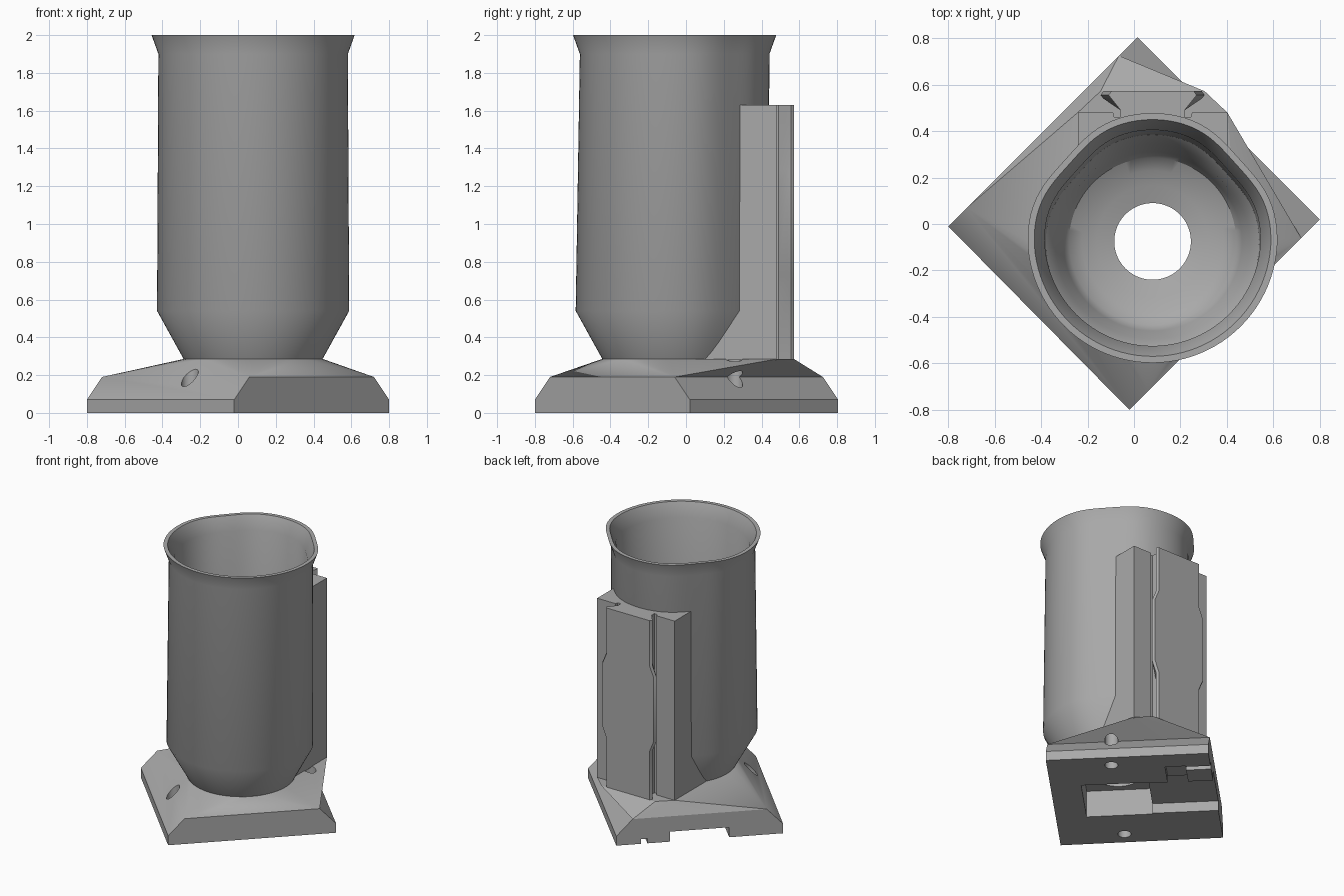
import bpy, bmesh
from math import pi, cos, sin, exp, radians
from mathutils import Vector

cube = bpy.data.objects.get("Cube")
if cube:
    bpy.data.objects.remove(cube)

grey = bpy.data.materials.new("plain grey")
grey.use_nodes = True
GREY = (0.4, 0.4, 0.4, 1)
grey.diffuse_color = GREY
grey.node_tree.nodes["Principled BSDF"].inputs["Base Color"].default_value = GREY

CX, CY = 0.08, -0.075      # canister axis
SIDES = 96


def finish(name, bm):
    bmesh.ops.recalc_face_normals(bm, faces=bm.faces)
    mesh = bpy.data.meshes.new(name)
    bm.to_mesh(mesh)
    bm.free()
    mesh.materials.append(grey)
    ob = bpy.data.objects.new(name, mesh)
    bpy.context.collection.objects.link(ob)
    return ob


def loft(name, rings, closed=False):
    """Skin a stack of rings; cap the ends, or join last to first."""
    bm = bmesh.new()
    loops = [[bm.verts.new(p) for p in ring] for ring in rings]
    pairs = list(zip(loops, loops[1:]))
    if closed:
        pairs.append((loops[-1], loops[0]))
    else:
        bm.faces.new(loops[0])
        bm.faces.new(loops[-1])
    n = len(loops[0])
    for a, b in pairs:
        for i in range(n):
            j = (i + 1) % n
            bm.faces.new((a[i], a[j], b[j], b[i]))
    return finish(name, bm)


def hull(name, points):
    bm = bmesh.new()
    for p in points:
        bm.verts.new(p)
    res = bmesh.ops.convex_hull(bm, input=bm.verts)
    bmesh.ops.delete(bm, geom=list(set(res["geom_interior"])), context="VERTS")
    bmesh.ops.dissolve_limit(bm, angle_limit=0.01, verts=bm.verts, edges=bm.edges)
    return finish(name, bm)


def ring(r, z, flat=0.0, x=CX, y=CY, n=SIDES):
    """Circle with optional flattened back shoulders."""
    pts = []
    for i in range(n):
        t = 2 * pi * i / n
        dip = sum(exp(-((t - radians(c)) / 0.35) ** 2) for c in (42, 138))
        k = r * (1 - flat * dip)
        pts.append((x + k * cos(t), y + k * sin(t), z))
    return pts


def boolean(target, tool, operation):
    mod = target.modifiers.new(operation, "BOOLEAN")
    mod.operation, mod.solver, mod.object = operation, "EXACT", tool
    bpy.context.view_layer.objects.active = target
    bpy.ops.object.modifier_apply(modifier=mod.name)
    bpy.data.objects.remove(tool)


def smooth(ob, angle=30):
    bpy.ops.object.select_all(action="DESELECT")
    ob.select_set(True)
    bpy.context.view_layer.objects.active = ob
    bpy.ops.object.shade_smooth_by_angle(angle=radians(angle))


# Canister: flared shell with a funnel floor and a drain hole
FLAT = 0.06
outer = [(0.365, 0.28, 0), (0.509, 0.54, FLAT), (0.502, 1.9, FLAT), (0.538, 2.0, FLAT)]
inner = [(0.51, 2.0, FLAT), (0.465, 1.9, FLAT), (0.46, 0.6, FLAT), (0.42, 0.55, FLAT),
         (0.385, 0.42, 0.03), (0.36, 0.38, 0), (0.305, 0.35, 0), (0.24, 0.33, 0),
         (0.165, 0.31, 0), (0.165, 0.28, 0)]


def canister_ring(r, z, f):
    lift = 0.015 if z > 1.8 else 0
    return ring(r, z, f, y=CY + lift)


canister = loft("canister", [canister_ring(*p) for p in outer + inner], closed=True)
smooth(canister)

# Rear bracket: block with a dovetail rail, narrower at both rail ends
def bracket_ring(z, tip):
    half = [(0.322, 0.03), (0.322, 0.48), (0.17, 0.48), (0.165, 0.46), (0.14, 0.46),
            (0.138, 0.49), (tip - 0.012, 0.54), (tip, 0.555), (tip - 0.012, 0.572)]
    pts = half + [(-x, y) for x, y in reversed(half)]
    return [(CX + x, y, z) for x, y in pts]


levels = [(0.28, 0.19), (0.65, 0.19), (0.73, 0.224), (1.21, 0.224), (1.29, 0.19), (1.63, 0.19)]
bracket = loft("rear_bracket", [bracket_ring(*p) for p in levels])
void = loft("canister_void", [ring(0.34, 0.2)] +
            [canister_ring(r - 0.015, z, f) for r, z, f in outer])
boolean(bracket, void, "DIFFERENCE")
smooth(bracket, 20)

# Base: square foot, two chamfered edges, faceted shoulder up to the canister
foot = [(-0.8, -0.01), (0.015, 0.805), (0.8, 0.02), (-0.02, -0.8)]
shoulder = [(-0.72, 0.07), (-0.065, 0.725), (0.72, -0.06), (0.06, -0.72)]
base = hull("base", [(x, y, z) for x, y in foot for z in (0, 0.07)] +
            [(x, y, 0.19) for x, y in shoulder])
seat = [(CX + s * x, y, 0.285) for s in (-1, 1) for x, y in ((0.224, 0.572), (0.322, 0.48))]
top = hull("base_top", [(x, y, 0.19) for x, y in shoulder] + ring(0.37, 0.285, n=48) + seat)
boolean(base, top, "UNION")

# Base cut-outs, measured along the edges from the +x corner
CORNER = Vector((0.8, 0.02))
U, V = Vector((-0.707, 0.707)), Vector((-0.707, -0.707))


def slot(u0, u1, v0, v1, z):
    quad = [CORNER + U * u + V * v for u, v in ((u0, v0), (u1, v0), (u1, v1), (u0, v1))]
    return loft("slot", [[(p.x, p.y, h) for p in quad] for h in (-0.1, z)])


boolean(base, slot(0.21, 0.66, 0.36, 0.79, 0.2), "DIFFERENCE")     # square pocket
boolean(base, slot(0.6, 1.3, 0.37, 0.78, 0.075), "DIFFERENCE")     # cable channel
boolean(base, slot(0.8, 0.94, 0.16, 0.4, 0.05), "DIFFERENCE")      # side recess
boolean(base, slot(0.9, 1.3, 0.17, 0.215, 0.035), "DIFFERENCE")    # small outlet
drain = loft("drain", [ring(0.165, z) for z in (-0.1, 0.4)])
boolean(base, drain, "DIFFERENCE")
for s in (-1, 1):                                                  # screw holes
    hole = loft("hole", [ring(0.045, z, x=CX + s * 0.335, y=CY + s * 0.33, n=32)
                         for z in (-0.1, 0.4)])
    boolean(base, hole, "DIFFERENCE")
smooth(base, 15)
